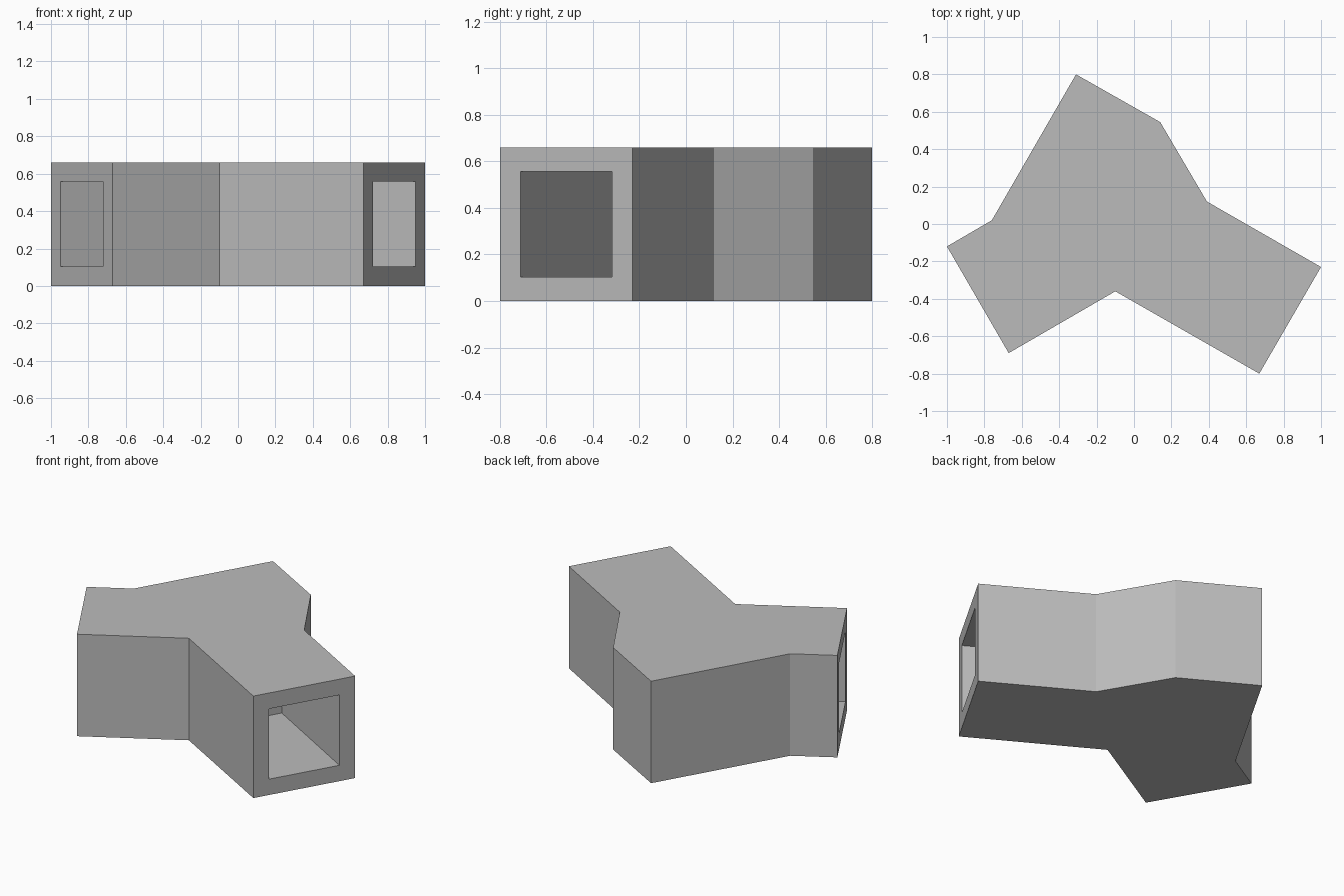
import bpy, bmesh, math
from mathutils import Matrix, Vector

if "Cube" in bpy.data.objects:
    bpy.data.objects.remove(bpy.data.objects["Cube"], do_unlink=True)

HEIGHT = 0.66
OPENING = 0.455

grey = bpy.data.materials.new("plain grey")
grey.use_nodes = True
colour = (0.5, 0.5, 0.5, 1)
grey.diffuse_color = colour
grey.node_tree.nodes["Principled BSDF"].inputs["Base Color"].default_value = colour


def finish(name, bm):
    """Turn a bmesh into a linked object."""
    bmesh.ops.recalc_face_normals(bm, faces=bm.faces)
    mesh = bpy.data.meshes.new(name)
    bm.to_mesh(mesh)
    bm.free()
    mesh.materials.append(grey)
    obj = bpy.data.objects.new(name, mesh)
    bpy.context.collection.objects.link(obj)
    return obj


def pocket(name, centre, angle, depth):
    """Square cutter entering an arm end and stopping at the given depth."""
    bm = bmesh.new()
    bmesh.ops.create_cube(bm, size=1)
    spare = 0.1
    size = Matrix.Diagonal((depth + spare, OPENING, OPENING, 1))
    shift = Matrix.Translation(((depth - spare) / 2, 0, 0))
    place = Matrix.Translation((*centre, HEIGHT / 2))
    turn = Matrix.Rotation(math.radians(angle), 4, 'Z')
    bmesh.ops.transform(bm, matrix=place @ turn @ shift @ size, verts=bm.verts)
    cutter = finish(name, bm)
    cutter.hide_render = True
    return cutter


# Three-armed body extruded from its plan outline
outline = [(-0.31, 0.80), (-0.76, 0.02), (-1, -0.12), (-0.67, -0.69),
           (-0.10, -0.36), (0.67, -0.80), (1, -0.23), (0.39, 0.12), (0.14, 0.545)]
bm = bmesh.new()
base = bm.faces.new([bm.verts.new((x, y, 0)) for x, y in outline])
extruded = bmesh.ops.extrude_face_region(bm, geom=[base])
top = [v for v in extruded["geom"] if isinstance(v, bmesh.types.BMVert)]
bmesh.ops.translate(bm, verts=top, vec=Vector((0, 0, HEIGHT)))
body = finish("three_way_body", bm)

# Square blind openings in the two front arms
cutters = [pocket("right_arm_cutter", (-0.835, -0.405), 30, 0.58),
           pocket("left_arm_cutter", (0.835, -0.515), 150, 0.80)]
for cutter in cutters:
    cut = body.modifiers.new(cutter.name, 'BOOLEAN')
    cut.operation = 'DIFFERENCE'
    cut.solver = 'EXACT'
    cut.object = cutter

# Apply the cuts and drop the cutters
bpy.context.view_layer.objects.active = body
body.select_set(True)
for name in [m.name for m in body.modifiers]:
    bpy.ops.object.modifier_apply(modifier=name)
for cutter in cutters:
    bpy.data.objects.remove(cutter, do_unlink=True)
